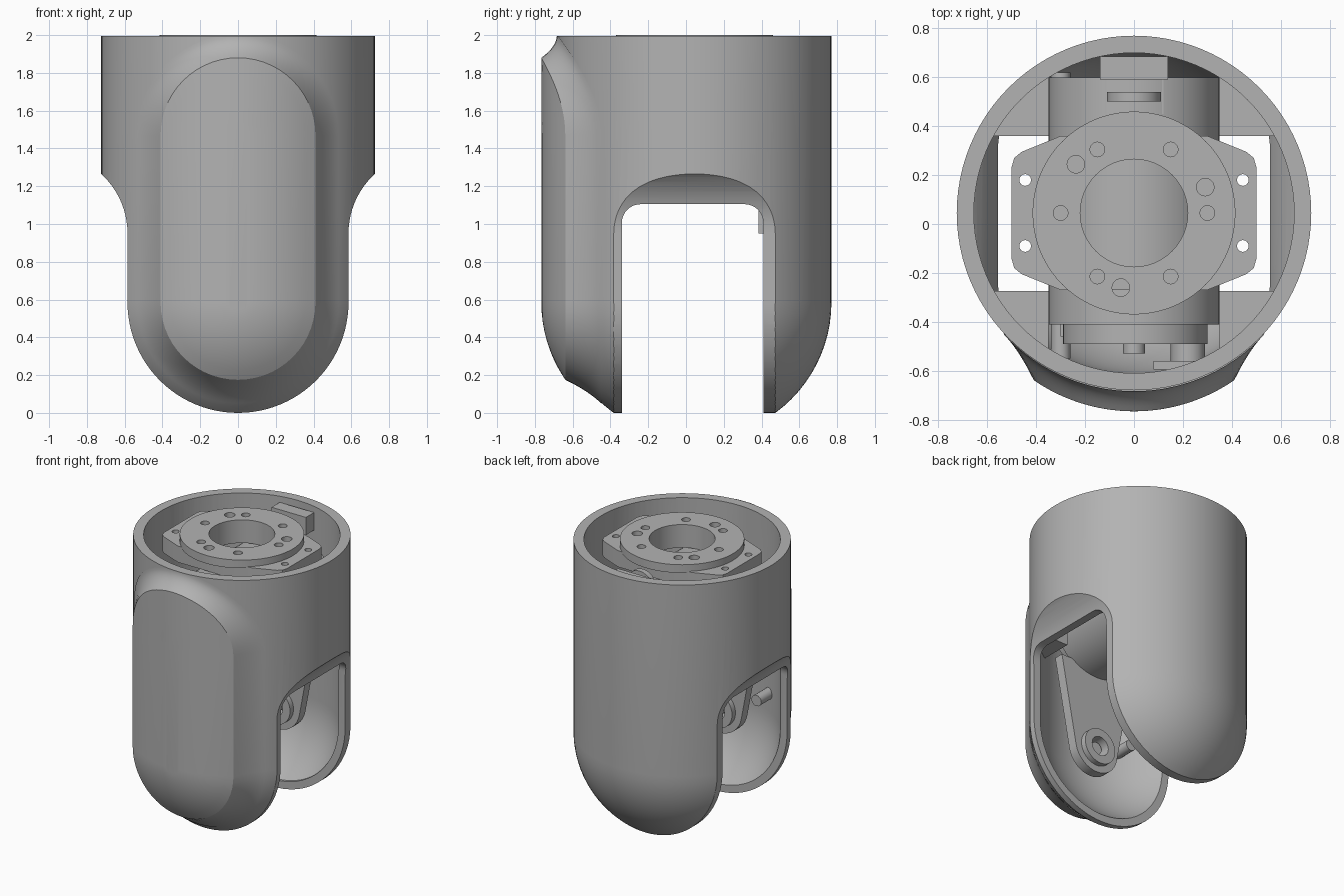
import bpy, bmesh, math
from mathutils import Vector

if "Cube" in bpy.data.objects:
    bpy.data.objects.remove(bpy.data.objects["Cube"])

GREY = (0.45, 0.45, 0.45, 1)
mat = bpy.data.materials.new("plain grey")
mat.use_nodes = True
mat.diffuse_color = GREY
mat.node_tree.nodes["Principled BSDF"].inputs["Base Color"].default_value = GREY

CY = 0.045      # y of the housing axis
R = 0.725       # housing radius
RIN = 0.655     # cavity radius
ZC = 0.585      # height of the joint axis and dome centre
TOP = 1.995


def finish(bm, name):
    bmesh.ops.recalc_face_normals(bm, faces=bm.faces)
    me = bpy.data.meshes.new(name)
    bm.to_mesh(me)
    bm.free()
    me.materials.append(mat)
    ob = bpy.data.objects.new(name, me)
    bpy.context.collection.objects.link(ob)
    return ob


def prism(name, pts, axis, lo, hi):
    """Extrude a 2D outline along an axis."""
    place = {"X": lambda a, b, t: (t, a, b),
             "Y": lambda a, b, t: (a, t, b),
             "Z": lambda a, b, t: (a, b, t)}[axis]
    bm = bmesh.new()
    ends = [[bm.verts.new(place(a, b, t)) for a, b in pts] for t in (lo, hi)]
    for ring in ends:
        bm.faces.new(ring)
    n = len(pts)
    for i in range(n):
        j = (i + 1) % n
        bm.faces.new((ends[0][i], ends[0][j], ends[1][j], ends[1][i]))
    return finish(bm, name)


def arc(cx, cy, r, a0, a1, n):
    return [(cx + r * math.cos(math.radians(a0 + (a1 - a0) * i / n)),
             cy + r * math.sin(math.radians(a0 + (a1 - a0) * i / n))) for i in range(n + 1)]


def disc(name, cx, cy, r, axis, lo, hi, n=48):
    return prism(name, arc(cx, cy, r, 0, 360, n)[:-1], axis, lo, hi)


def box(name, x, y, z):
    return prism(name, [(x[0], y[0]), (x[1], y[0]), (x[1], y[1]), (x[0], y[1])], "Z", *z)


def capsule(name, r, top):
    """Upright cylinder with a hemispherical bottom."""
    bm = bmesh.new()
    prof = [(0, top), (r, top)] + arc(0, ZC, r, 0, -90, 20)
    vs = [bm.verts.new((x, CY, z)) for x, z in prof]
    es = [bm.edges.new(p) for p in zip(vs, vs[1:])]
    bmesh.ops.spin(bm, geom=vs + es, cent=(0, CY, 0), axis=(0, 0, 1),
                   angle=math.tau, steps=96, use_merge=True)
    bmesh.ops.remove_doubles(bm, verts=bm.verts, dist=0.0002)
    return finish(bm, name)


def boolean(ob, cutter, op="DIFFERENCE"):
    m = ob.modifiers.new("cut", "BOOLEAN")
    m.object, m.operation, m.solver = cutter, op, "EXACT"
    bpy.context.view_layer.objects.active = ob
    bpy.ops.object.modifier_apply(modifier=m.name)
    bpy.data.objects.remove(cutter)


def outline(d):
    """Front silhouette, moved inward by d: round foot, narrow waist, flared top."""
    w, k = ZC - d, 0.426 + d
    flare = [(ZC + 0.426 - k * math.cos(a), 0.95 + k * math.sin(a))
             for a in (math.radians(62 * i / 14) for i in range(15))]
    half = arc(0, ZC, w, -90, 0, 24) + flare + [(flare[-1][0], 2.4)]
    return half + [(-x, z) for x, z in reversed(half[1:])]


# Housing shell with two prongs
shell = capsule("housing_shell", R, TOP)
boolean(shell, prism("trim", outline(0), "Y", -1, 1), "INTERSECT")
cavity = capsule("cavity", RIN, 2.2)
boolean(cavity, prism("trim", outline(0.055), "Y", -1, 1), "INTERSECT")
boolean(shell, cavity)
slot = [(-0.34, -0.1), (0.41, -0.1)] + arc(0.31, 1.005, 0.1, 0, 90, 8) + arc(-0.24, 1.005, 0.1, 90, 180, 8)
boolean(shell, prism("slot", slot, "X", -1, 1))


# Raised front pad, flared into the shell
def front_y(x, z, c):
    return c - math.sqrt(max(0, R * R - x * x - min(0, z - ZC) ** 2))


def stadium(r):
    return arc(0, 1.47, r, 0, 180, 28) + arc(0, ZC, r, 180, 360, 28)


bm = bmesh.new()
W, FLARE = 0.41, 0.125
rings = []
for r, t in [(W * i / 8, 0) for i in range(1, 9)] + [(W + FLARE * i / 8, i / 8) for i in range(1, 9)]:
    ring = []
    for x, z in stadium(r):
        z = min(z, TOP)
        f = (1 - t) ** 2
        y = f * front_y(x, z, -CY) + (1 - f) * front_y(x, z, CY) + 0.004 * (1 - 2 * t)
        ring.append(bm.verts.new((x, y, z)))
    rings.append(ring)
bm.faces.new(rings[0])
for a, b in zip(rings, rings[1:]):
    for i in range(len(a)):
        j = (i + 1) % len(a)
        bm.faces.new((a[i], a[j], b[j], b[i]))
pad = finish(bm, "front_pad")

# Corner shelves inside the shell
for sx, side in ((1, "left"), (-1, "right")):
    for y0, end in ((0.36, "back"), (-0.275, "front")):
        dy = abs(y0 - CY)
        r = RIN + 0.01
        a0, a1 = math.degrees(math.asin(dy / r)), math.degrees(math.acos(0.35 / r))
        sy = 1 if y0 > 0 else -1
        pts = [(0.35, dy)] + arc(0, 0, r, a0, a1, 8)
        prism(f"{end}_{side}_shelf", [(sx * x, CY + sy * y) for x, y in pts], "Z", 1.2, 1.45)

# Motor and drive parts
ZM = 1.48
disc("motor", 0, ZM, 0.35, "Y", -0.41, 0.6)
disc("drive_pulley", 0.005, ZM, 0.295, "Y", -0.49, -0.41)
disc("small_pulley", 0.22, ZM + 0.05, 0.07, "Y", -0.56, -0.49, 20)
box("pulley_bracket", (0.08, 0.3), (-0.595, -0.56), (1.4, 1.62))
box("cable_clamp", (-0.14, 0.14), (0.59, 0.685), (1.82, 1.95))
disc("cable_plug", 0, 1.84, 0.11, "Y", 0.5, 0.54, 24)
box("plug_base", (-0.12, 0.12), (0.45, 0.59), (1.75, 1.81))

# Mounting flange with its bolt holes
quarter = [(0.5, 0.19), (0.49, 0.225), (0.46, 0.25), (0.3, 0.315)]
side = quarter + [(-x, y) for x, y in reversed(quarter)]
flange = prism("mounting_flange", [(x, CY + y) for x, y in side] + [(x, CY - y) for x, y in reversed(side)],
               "Z", 1.83, 1.95)
plate = disc("mounting_disc", 0, CY, 0.415, "Z", 1.94, 2.0, 72)
for ob in (flange, plate):
    boolean(ob, disc("bore", 0, CY, 0.22, "Z", 1.7, 2.1))
for sx in (1, -1):
    for y in (0.18, -0.09):
        boolean(flange, disc("bolt", sx * 0.445, y, 0.024, "Z", 1.7, 2.1, 16))
for i in range(6):
    a = math.radians(60 * i)
    boolean(plate, disc("bolt", 0.3 * math.cos(a), CY + 0.3 * math.sin(a), 0.03, "Z", 1.96, 2.1, 20))
for a in (20, 140, 260):
    a = math.radians(a)
    boolean(plate, disc("pin", 0.31 * math.cos(a), CY + 0.31 * math.sin(a), 0.036, "Z", 1.9, 2.1, 20))

# Tapered joint arms with hubs, one inside each prong
arm_shape = arc(0, ZC, 0.18, 190, 350, 16) + [(0.3, 1.2), (-0.3, 1.2)]
for name, inner, s in (("front", -0.35, -1), ("back", 0.42, 1)):
    face = inner + s * 0.04
    arm = prism(f"{name}_arm", arm_shape, "Y", *sorted((face, face + s * 0.07)))
    hub = disc(f"{name}_hub", 0, ZC, 0.13, "Y", *sorted((inner, face)))
    for ob in (arm, hub):
        boolean(ob, disc("bore", 0, ZC, 0.07, "Y", -0.8, 0.8, 32))
    disc(f"{name}_axle", 0, ZC, 0.045, "Y", *sorted((face, inner + s * 0.18)), 24)
    disc(f"{name}_screw_post", -0.3, 0.72, 0.04, "Y", *sorted((face, inner + s * 0.2)), 16)
box("back_rib", (-0.15, 0.15), (0.385, 0.47), (0.95, 1.2))

# Smooth shading with crisp edges
for ob in bpy.context.scene.objects:
    ob.select_set(ob.type == "MESH")
bpy.context.view_layer.objects.active = shell
bpy.ops.object.shade_smooth_by_angle(angle=math.radians(30))
